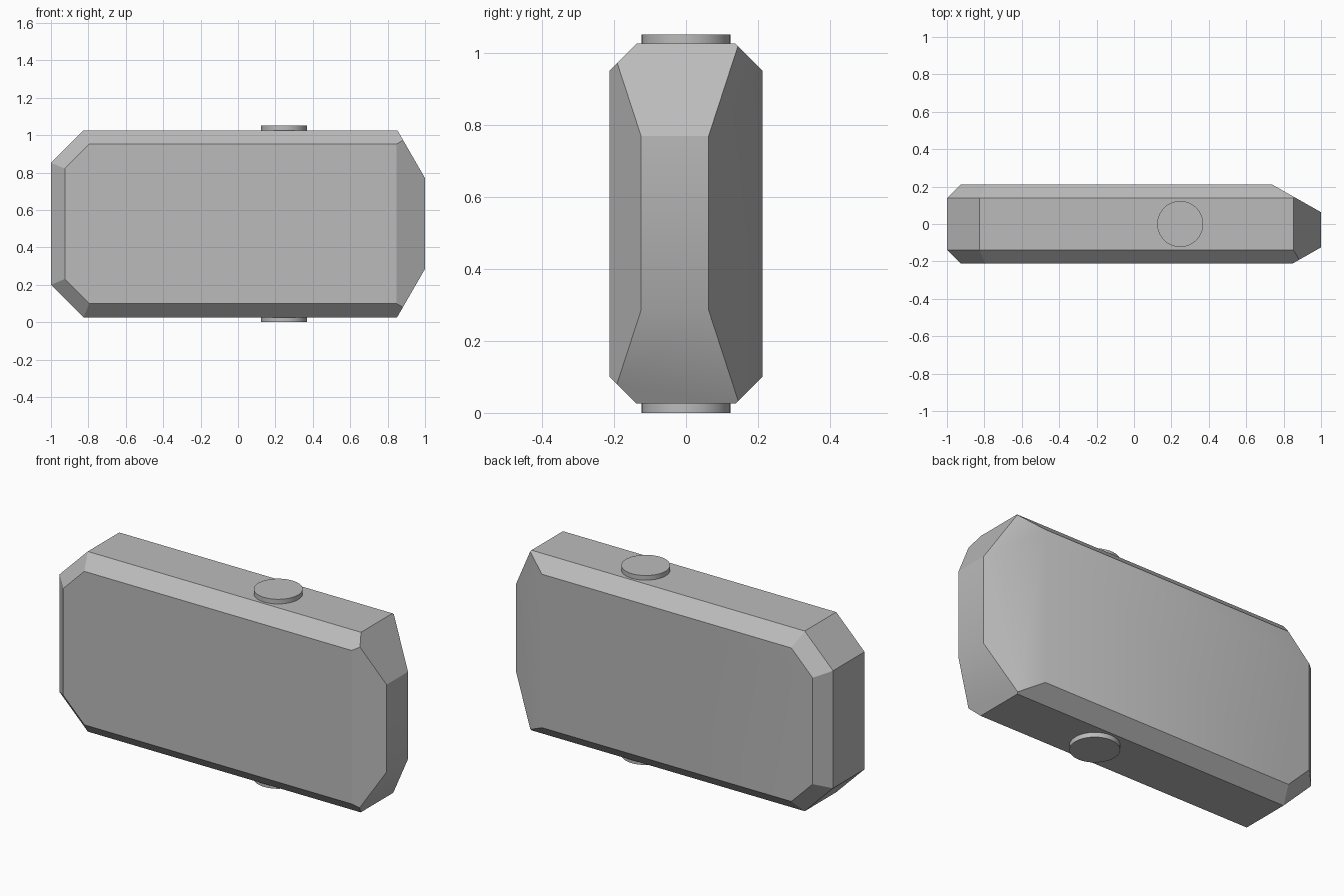
import bpy, bmesh
from mathutils import Vector

if "Cube" in bpy.data.objects:
    bpy.data.objects.remove(bpy.data.objects["Cube"], do_unlink=True)

grey = bpy.data.materials.new("mid grey")
grey.use_nodes = True
colour = (0.5, 0.5, 0.5, 1)
grey.diffuse_color = colour
grey.node_tree.nodes["Principled BSDF"].inputs["Base Color"].default_value = colour

LOW, HIGH, HALF_DEPTH, RIM = 0.026, 1.026, 0.212, 0.138


def make_object(name, bm):
    bmesh.ops.recalc_face_normals(bm, faces=bm.faces[:])
    mesh = bpy.data.meshes.new(name)
    bm.to_mesh(mesh)
    bm.free()
    mesh.materials.append(grey)
    obj = bpy.data.objects.new(name, mesh)
    bpy.context.collection.objects.link(obj)
    return obj


def cut(bm, point, normal):
    """Slice off everything beyond a plane and cap the opening."""
    geom = bm.verts[:] + bm.edges[:] + bm.faces[:]
    res = bmesh.ops.bisect_plane(bm, geom=geom, dist=1e-5, plane_co=point,
                                 plane_no=normal, clear_outer=True)
    edges = [e for e in res["geom_cut"] if isinstance(e, bmesh.types.BMEdge)]
    if edges:
        bmesh.ops.contextual_create(bm, geom=edges)


# Main body: a block trimmed by planes
bm = bmesh.new()
bmesh.ops.create_cube(bm, size=1)
for v in bm.verts:
    v.co = (v.co.x * 2, v.co.y * 2 * HALF_DEPTH, v.co.z * (HIGH - LOW) + (HIGH + LOW) / 2)

# Cut corners at the right end, and the rim chamfers front and back
rim = [((0, 0, HIGH), (0, 0, 1)), ((0, 0, LOW), (0, 0, -1)),
       ((-1, 0, 0.5), (-1, 0, 0)),
       ((-1, 0, 0.852), (-1, 0, 1)), ((-1, 0, 0.2), (-1, 0, -1))]
for point, normal in rim[3:]:
    cut(bm, point, normal)
for point, normal in rim:
    for side in (-1, 1):
        cut(bm, Vector(point) + Vector((0, side * RIM, 0)),
            Vector(normal).normalized() + Vector((0, side, 0)))

# Tapered left end
cut(bm, (1, 0, 0.77), (0.26, 0, 0.15))
cut(bm, (1, 0, 0.285), (0.26, 0, -0.15))
cut(bm, (1, -0.125, 0.5), (0.085, -0.15, 0))
cut(bm, (1, 0.063, 0.5), (0.147, 0.26, 0))

# Crisp edges, except where the back rolls into its taper
bm.normal_update()
for f in bm.faces:
    f.smooth = True
for e in bm.edges:
    centre = (e.verts[0].co + e.verts[1].co) / 2
    back_roll = centre.y > HALF_DEPTH - 0.01 and 0.6 < centre.x < 0.8 and e.calc_length() > 0.5
    bottom_roll = centre.x > 0.99 and centre.z < 0.3
    e.smooth = back_roll or bottom_roll
make_object("body", bm)

# Round button passing through top and bottom
bm = bmesh.new()
bmesh.ops.create_cone(bm, cap_ends=True, segments=48, radius1=0.123, radius2=0.123, depth=1.052)
bmesh.ops.translate(bm, verts=bm.verts[:], vec=(0.247, 0, 0.526))
for f in bm.faces:
    f.smooth = len(f.verts) == 4
for e in bm.edges:
    e.smooth = all(len(f.verts) == 4 for f in e.link_faces)
make_object("round_button", bm)
